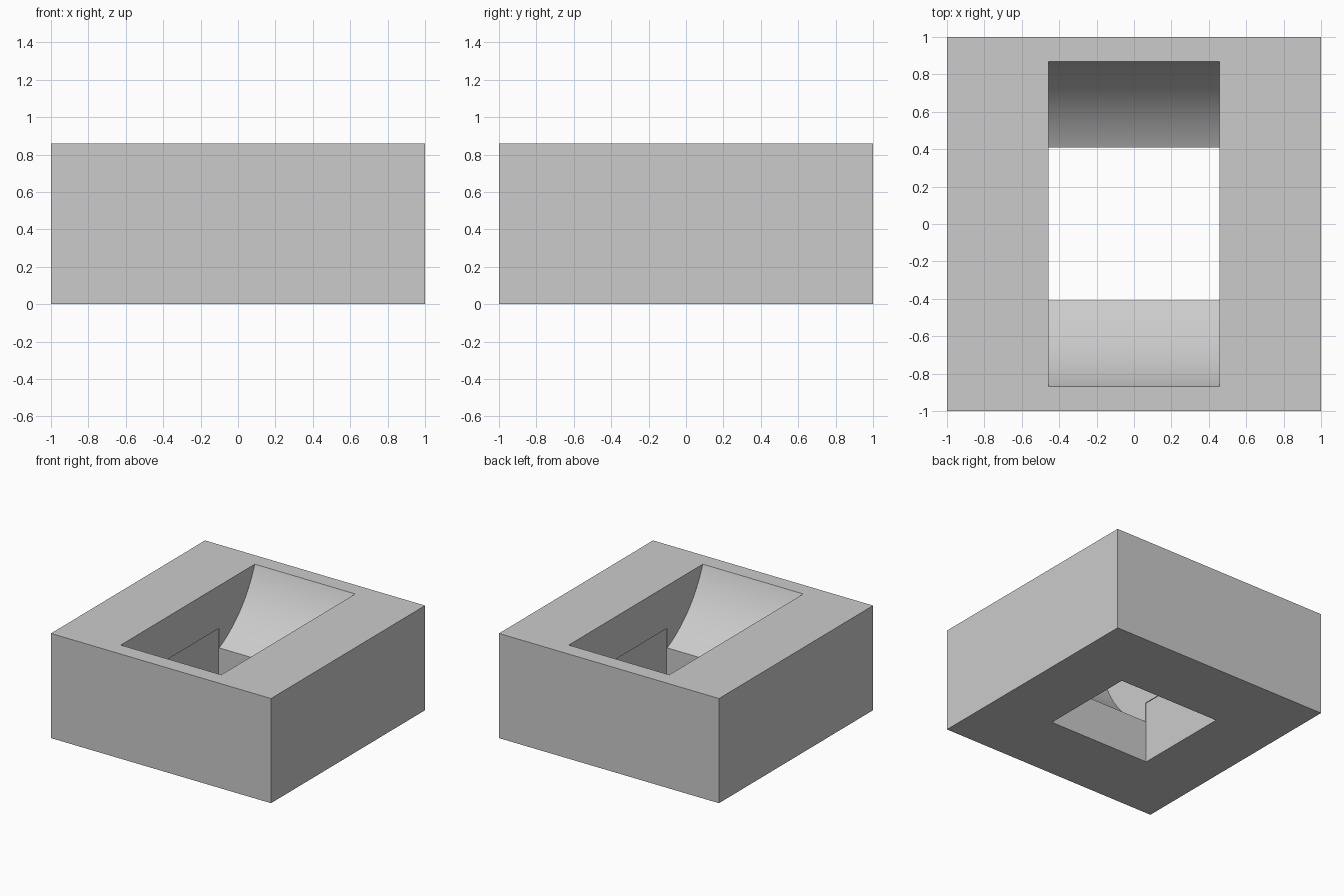
import bpy
import math

default = bpy.data.objects.get("Cube")
if default:
    bpy.data.objects.remove(default, do_unlink=True)

HEIGHT = 0.86

grey = bpy.data.materials.new("light_grey")
grey.use_nodes = True
colour = (0.6, 0.6, 0.6, 1)
grey.diffuse_color = colour
grey.node_tree.nodes["Principled BSDF"].inputs["Base Color"].default_value = colour


def box(name, size, z_min):
    bpy.ops.mesh.primitive_cube_add(size=1, location=(0, 0, z_min + size[2] / 2))
    obj = bpy.context.object
    obj.name = name
    obj.scale = size
    bpy.ops.object.transform_apply(location=True, rotation=True, scale=True)
    obj.data.materials.append(grey)
    return obj


def cut(target, cutter):
    mod = target.modifiers.new("cut", 'BOOLEAN')
    mod.operation = 'DIFFERENCE'
    mod.solver = 'EXACT'
    mod.object = cutter
    bpy.context.view_layer.objects.active = target
    bpy.ops.object.modifier_apply(modifier=mod.name)
    bpy.data.objects.remove(cutter, do_unlink=True)


# Square block
block = box("block", (2, 2, HEIGHT), 0)

# Curved trough sunk into the top, its axis along x
bpy.ops.mesh.primitive_cylinder_add(vertices=160, radius=0.927, depth=0.914,
                                    location=(0, 0, 1.18),
                                    rotation=(0, math.pi / 2, 0))
trough = bpy.context.object
trough.name = "trough_cutter"
trough.hide_render = True
bpy.ops.object.transform_apply(location=True, rotation=True, scale=True)
trough.data.materials.append(grey)
cut(block, trough)

# Straight slot through the bottom, slightly wider than the trough
slot = box("slot_cutter", (0.926, 0.818, 0.61), -0.1)
slot.hide_render = True
cut(block, slot)

# Smooth the curved walls, keep the corners sharp
bpy.ops.object.select_all(action='DESELECT')
block.select_set(True)
bpy.context.view_layer.objects.active = block
bpy.ops.object.shade_smooth_by_angle(angle=math.radians(20))
